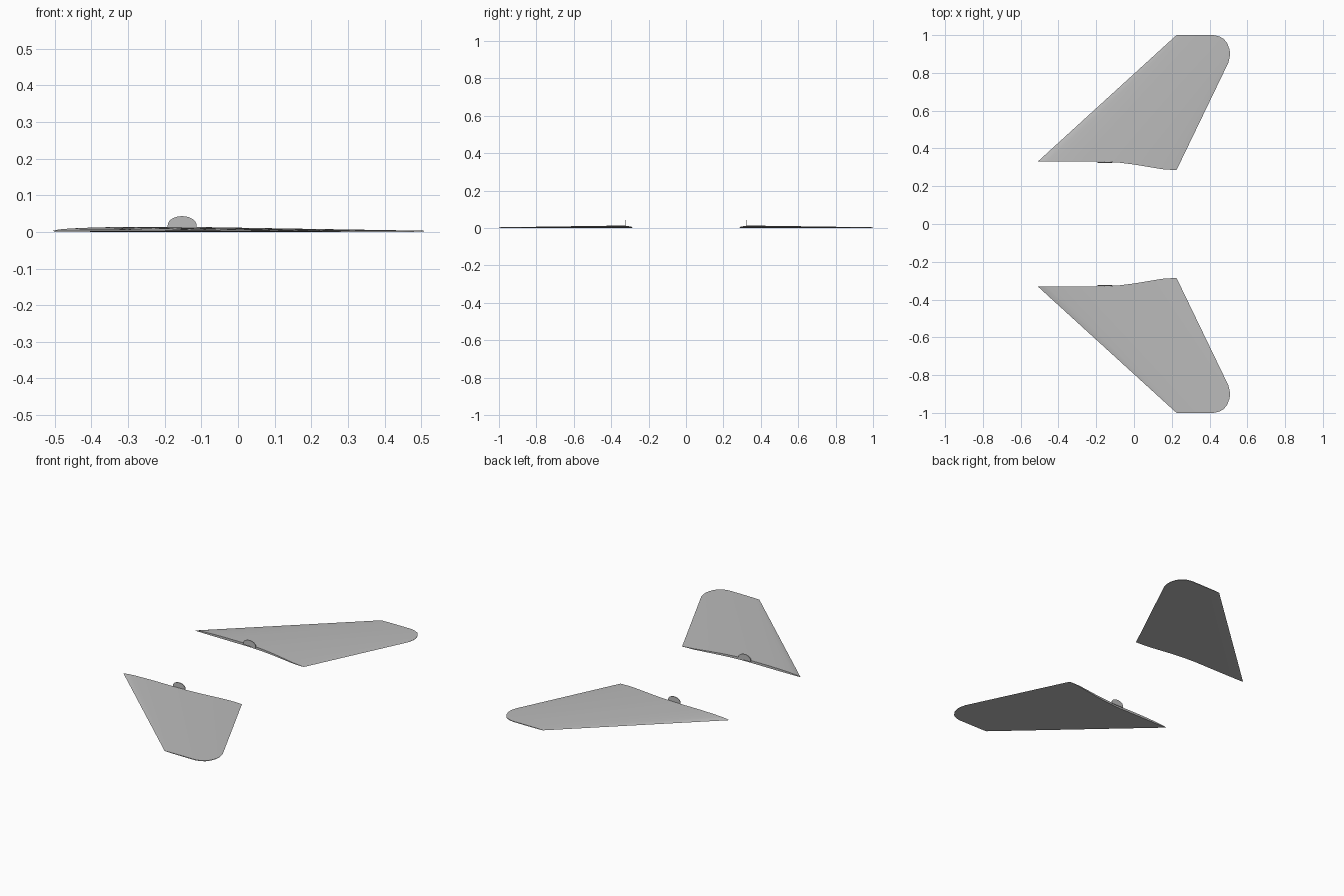
import bpy, bmesh, math

cube = bpy.data.objects.get("Cube")
if cube:
    bpy.data.objects.remove(cube)

grey = bpy.data.materials.new("light_grey")
grey.use_nodes = True
GREY = (0.5, 0.5, 0.5, 1)
grey.diffuse_color = GREY
grey.node_tree.nodes["Principled BSDF"].inputs["Base Color"].default_value = GREY


def finish(name, bm, angle):
    bmesh.ops.remove_doubles(bm, verts=bm.verts, dist=0.00001)
    bmesh.ops.recalc_face_normals(bm, faces=bm.faces)
    mesh = bpy.data.meshes.new(name)
    bm.to_mesh(mesh)
    bm.free()
    mesh.materials.append(grey)
    ob = bpy.data.objects.new(name, mesh)
    bpy.context.collection.objects.link(ob)
    bpy.ops.object.select_all(action='DESELECT')
    ob.select_set(True)
    bpy.context.view_layer.objects.active = ob
    bpy.ops.object.shade_smooth_by_angle(angle=math.radians(angle))


def along(points, t):
    """Point at fraction t of the length of a polyline."""
    lengths = [math.dist(a, b) for a, b in zip(points, points[1:])]
    d = t * sum(lengths)
    for a, b, l in zip(points, points[1:], lengths):
        if d <= l:
            return [p + (q - p) * d / l for p, q in zip(a, b)]
        d -= l
    return points[-1]


# root follows the fuselage, tip ends in a rounded corner
ROOT = [(-0.51, 0.33), (-0.16, 0.33), (-0.08, 0.325), (0, 0.315),
        (0.09, 0.3), (0.15, 0.29), (0.225, 0.285)]
TIP = [(0.225, 1), (0.42, 1), (0.45, 0.994), (0.475, 0.98), (0.495, 0.955),
       (0.507, 0.92), (0.508, 0.89), (0.5, 0.855)]
CHORD, SPAN = 32, 8


def stabilizer(name, side):
    bm = bmesh.new()
    layers = []
    for surface in ("upper", "lower"):
        rows = []
        for j in range(SPAN + 1):
            s = j / SPAN
            row = []
            for i in range(CHORD + 1):
                u = i / CHORD
                r, t = along(ROOT, u), along(TIP, u)
                x, y = (a + (b - a) * s for a, b in zip(r, t))
                bulge = min(1, 1.9 * math.sqrt(u) * (1 - u) ** 0.8 * 1.3)
                z = 0.002
                if surface == "upper":
                    z += bulge * (0.0115 - 0.0095 * s)
                else:
                    z -= 0.002 * bulge
                row.append(bm.verts.new((x, side * y, z)))
            rows.append(row)
        for a, b in zip(rows, rows[1:]):
            for i in range(CHORD):
                bm.faces.new((a[i], a[i + 1], b[i + 1], b[i]))
        layers.append(rows)
    # close the root and tip edges
    for j in (0, SPAN):
        up, low = layers[0][j], layers[1][j]
        for i in range(CHORD):
            bm.faces.new((up[i], up[i + 1], low[i + 1], low[i]))
    finish(name, bm, 40)


def root_tab(name, side):
    """Small upright arched plate on the root edge."""
    bm = bmesh.new()
    outline = [(-0.192, 0.008), (-0.113, 0.008)]
    for k in range(13):
        a = math.pi * k / 12
        outline.append((-0.1525 + 0.0395 * math.cos(a), 0.018 + 0.025 * math.sin(a)))
    face = bm.faces.new([bm.verts.new((x, side * 0.323, z)) for x, z in outline])
    ext = bmesh.ops.extrude_face_region(bm, geom=[face], use_keep_orig=True)
    moved = [v for v in ext["geom"] if isinstance(v, bmesh.types.BMVert)]
    bmesh.ops.translate(bm, verts=moved, vec=(0, side * 0.004, 0))
    finish(name, bm, 30)


for label, side in (("front", -1), ("rear", 1)):
    stabilizer(label + "_stabilizer", side)
    root_tab(label + "_root_tab", side)
